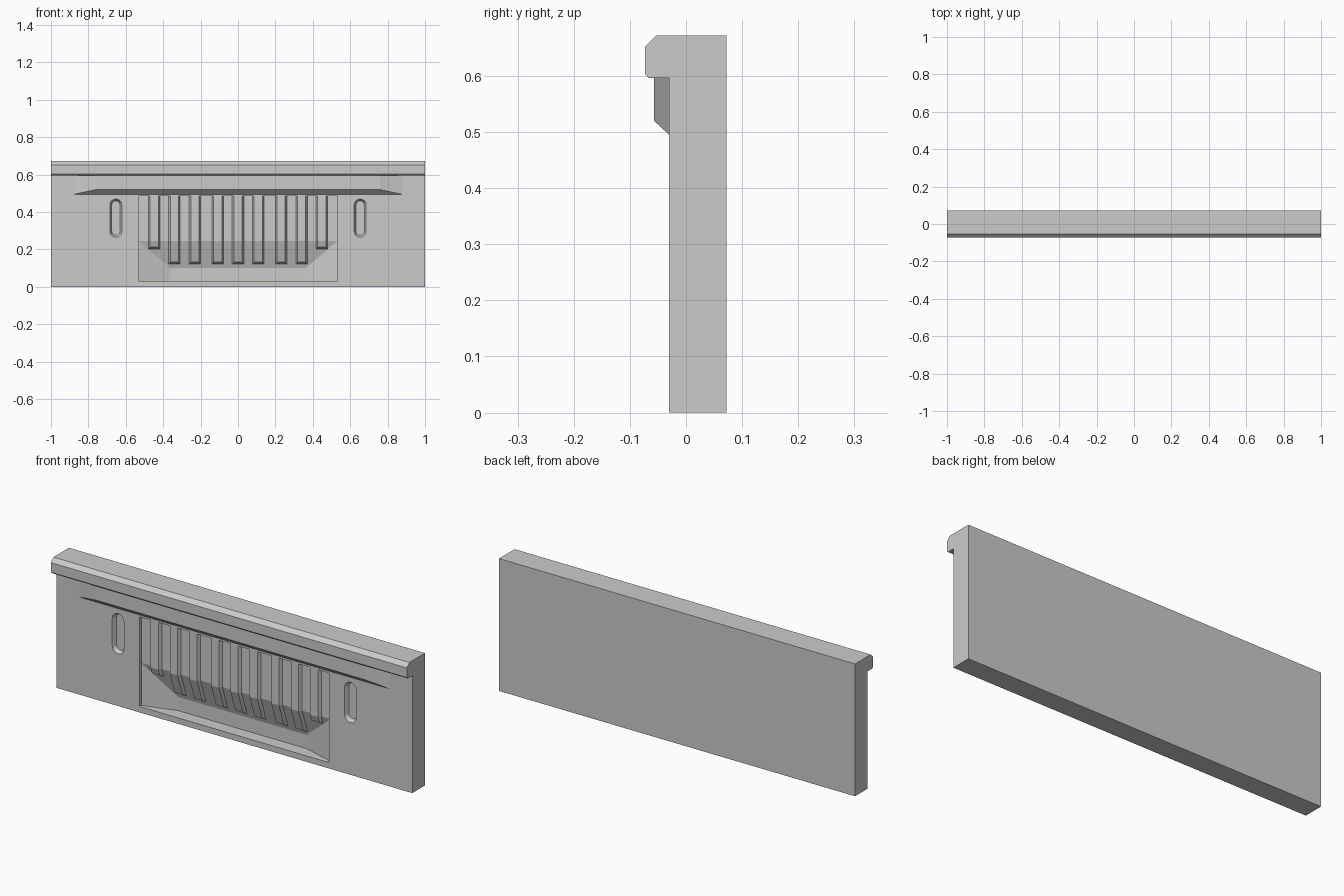
import bpy, bmesh, math

if "Cube" in bpy.data.objects:
    bpy.data.objects.remove(bpy.data.objects["Cube"])


def make(name, verts, faces):
    bm = bmesh.new()
    vs = [bm.verts.new(v) for v in verts]
    for f in faces:
        bm.faces.new([vs[i] for i in f])
    bmesh.ops.recalc_face_normals(bm, faces=bm.faces)
    me = bpy.data.meshes.new(name)
    bm.to_mesh(me)
    bm.free()
    ob = bpy.data.objects.new(name, me)
    bpy.context.collection.objects.link(ob)
    return ob


def loft(name, rings):
    """Closed solid through rings that have equal point counts."""
    n = len(rings[0])
    verts = [p for r in rings for p in r]
    faces = [list(range(n)), list(range(len(verts) - n, len(verts)))]
    for k in range(len(rings) - 1):
        for i in range(n):
            j = (i + 1) % n
            faces.append([k * n + i, k * n + j, (k + 1) * n + j, (k + 1) * n + i])
    return make(name, verts, faces)


def cut(target, cutter):
    mod = target.modifiers.new("cut", 'BOOLEAN')
    mod.operation, mod.solver, mod.object = 'DIFFERENCE', 'EXACT', cutter
    bpy.context.view_layer.objects.active = target
    bpy.ops.object.modifier_apply(modifier=mod.name)
    bpy.data.objects.remove(cutter)


FRONT, PANEL, DEEP = -0.03, -0.015, 0.035   # y of wall face, shallow recess, deep recess
BEND, LOW = 0.245, 0.10                     # z where the recess slope starts and ends

# Wall slab with overhanging chamfered lip
profile = [(0.072, 0), (FRONT, 0), (FRONT, 0.596), (-0.066, 0.596),
           (-0.073, 0.603), (-0.073, 0.652), (-0.053, 0.672), (0.072, 0.672)]
wall = loft("wall_panel", [[(x, y, z) for y, z in profile] for x in (-1, 1)])

# Central recess: shallow panel above, sloping into a deeper pocket below
W, D = 0.533, 0.36
half = [(-0.1, 0.03, W), (-0.1, 0.485, W), (PANEL, 0.485, W), (PANEL, BEND, W),
        (PANEL, 0.03, W), (DEEP, LOW, D), (DEEP, 0.03, D)]
verts = [(s * x, y, z) for s in (-1, 1) for y, z, x in half]
faces = [[0, 1, 2, 3, 4], [7, 8, 9, 10, 11], [4, 3, 5, 6], [11, 10, 12, 13],
         [0, 1, 8, 7], [1, 2, 9, 8], [2, 3, 10, 9], [3, 5, 12, 10],
         [5, 6, 13, 12], [0, 4, 6, 13, 11, 7]]
cut(wall, make("recess_cutter", verts, faces))


# Rounded side slots with tapered walls
def pill(cx, y, r):
    pts = []
    for end, start in ((0.4375, 0), (0.2975, math.pi)):
        for i in range(9):
            a = start + math.pi * i / 8
            pts.append((cx + r * math.cos(a), y, end + r * math.sin(a)))
    return pts


for cx in (-0.653, 0.653):
    cut(wall, loft("slot_cutter", [pill(cx, -0.04, 0.03775), pill(cx, -0.01, 0.022)]))

# Tapered trim strip below the lip
loft("trim_strip", [
    [(-0.88, -0.029, 0.494), (0.88, -0.029, 0.494), (0.88, -0.029, 0.6), (-0.88, -0.029, 0.6)],
    [(-0.76, -0.057, 0.52), (0.76, -0.057, 0.52), (0.76, -0.057, 0.6), (-0.76, -0.057, 0.6)]])


# Chamfered ribs that follow the recess surface
def surface(z):
    return PANEL + max(0, BEND - z) / (BEND - LOW) * (DEEP - PANEL)


def rib_ring(cx, zb, zf):
    yb, yf = surface(zb) + 0.003, surface(zf) - 0.015
    return [(cx - 0.0325, yb, zb), (cx - 0.022, yf, zf),
            (cx + 0.022, yf, zf), (cx + 0.0325, yb, zb)]


for i, cx in enumerate((-0.448, -0.34, -0.23, -0.108, 0, 0.108, 0.23, 0.34, 0.448)):
    low = 0.2 if i in (0, 8) else 0.12
    loft(f"recess_rib_{i + 1}", [rib_ring(cx, 0.495, 0.495), rib_ring(cx, BEND, BEND),
                                 rib_ring(cx, low, low + 0.012)])
